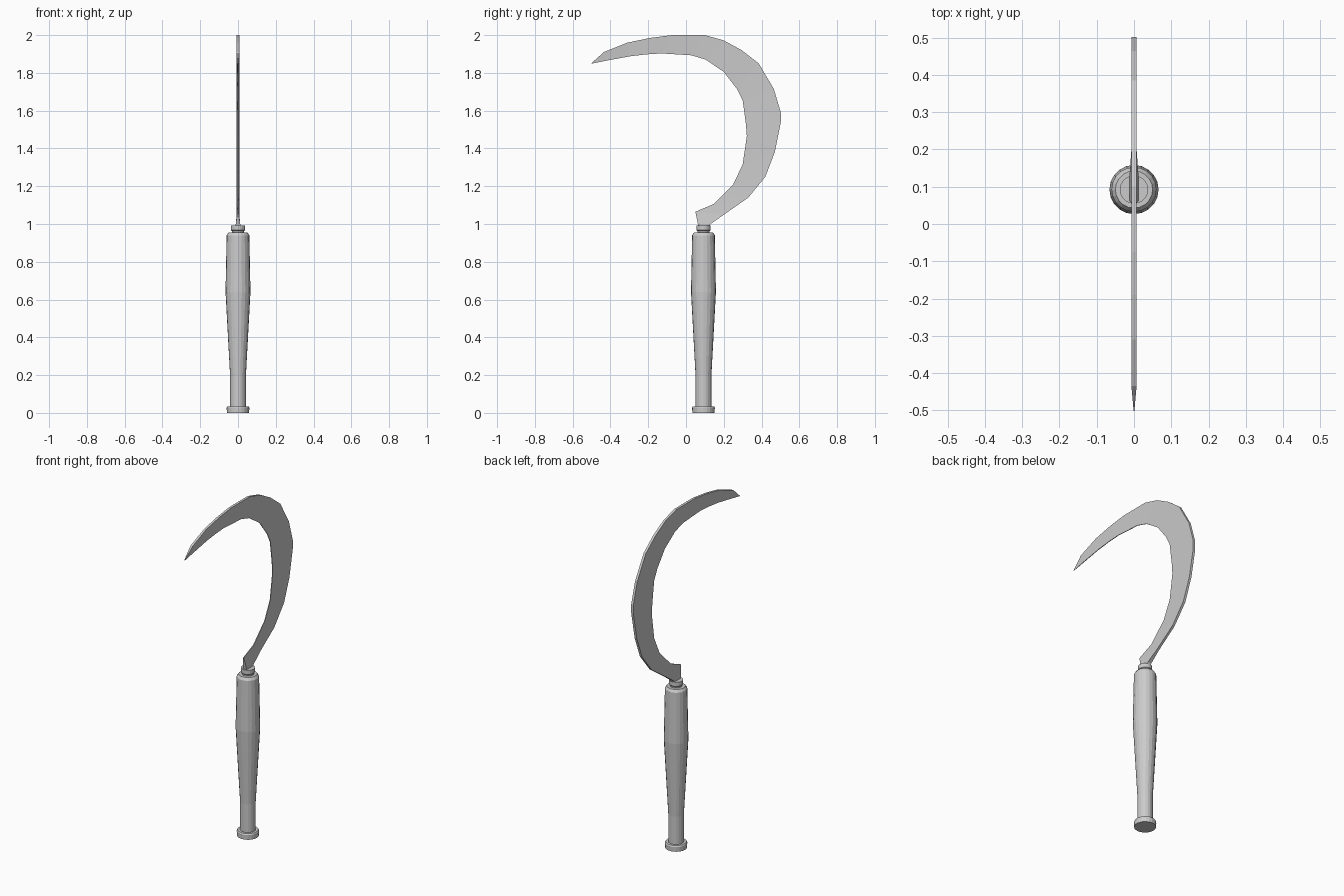
import bpy, bmesh
from math import cos, sin, pi

AXIS_Y = 0.0925


def finish(name, bm):
    bmesh.ops.recalc_face_normals(bm, faces=bm.faces)
    mesh = bpy.data.meshes.new(name)
    bm.to_mesh(mesh)
    bm.free()
    obj = bpy.data.objects.new(name, mesh)
    bpy.context.collection.objects.link(obj)
    return obj


def loft(name, rings):
    """Skin closed rings of points and cap both ends."""
    bm = bmesh.new()
    loops = [[bm.verts.new(p) for p in ring] for ring in rings]
    n = len(loops[0])
    for a, b in zip(loops, loops[1:]):
        for i in range(n):
            j = (i + 1) % n
            bm.faces.new((a[i], a[j], b[j], b[i]))
    bm.faces.new(loops[0])
    bm.faces.new(loops[-1])
    return finish(name, bm)


def lathe(name, profile, sides=20):
    return loft(name, [[(r * cos(2 * pi * i / sides), AXIS_Y + r * sin(2 * pi * i / sides), z)
                        for i in range(sides)] for r, z in profile])


# Turned handle with pommel: (radius, height)
lathe("handle", [(0.059, 0), (0.06, 0.028), (0.056, 0.035), (0.042, 0.035), (0.042, 0.2),
                 (0.066, 0.64), (0.06, 0.94), (0.05, 0.955)])

# Collar holding the blade
lathe("collar", [(0.032, 0.94), (0.033, 0.963), (0.038, 0.968), (0.038, 0.992)])

# Curved blade: back edge y, z, then cutting edge y, z, from tang to tip
stations = [
    (0.115, 0.97, 0.07, 0.97), (0.13, 1.0, 0.063, 1.0), (0.20, 1.049, 0.05, 1.065),
    (0.27, 1.098, 0.145, 1.105), (0.33, 1.14, 0.205, 1.165), (0.42, 1.25, 0.25, 1.21),
    (0.47, 1.38, 0.30, 1.315), (0.502, 1.54, 0.322, 1.465), (0.502, 1.59, 0.317, 1.53),
    (0.465, 1.715, 0.30, 1.655), (0.385, 1.85, 0.27, 1.715), (0.295, 1.92, 0.20, 1.805),
    (0.20, 1.972, 0.105, 1.87), (0.10, 2.0, 0.03, 1.893), (-0.075, 2.0, -0.13, 1.903),
    (-0.19, 1.985, -0.21, 1.898), (-0.31, 1.96, -0.295, 1.888), (-0.435, 1.91, -0.42, 1.865),
    (-0.502, 1.85, -0.499, 1.849),
]
rings = []
for k, (oy, oz, iy, iz) in enumerate(stations):
    back, edge = (0.012, 0.012) if k < 2 else (0.007, 0.002)
    if k == len(stations) - 1:
        back = edge = 0.001
    rings.append([(-back, oy, oz), (back, oy, oz), (edge, iy, iz), (-edge, iy, iz)])
loft("blade", rings)
